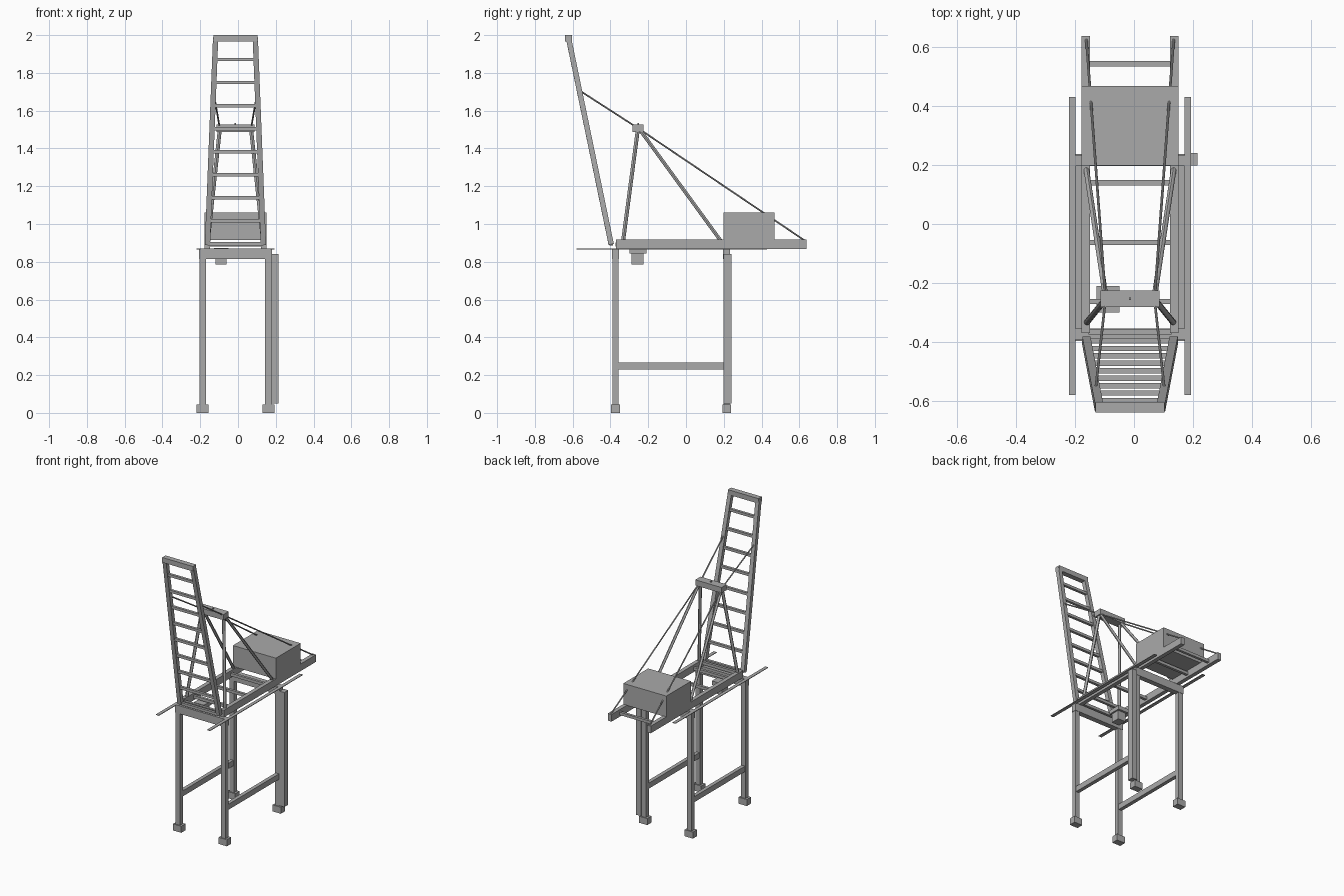
import bpy
from mathutils import Vector, Matrix

cube = bpy.data.objects.get("Cube")
if cube:
    bpy.data.objects.remove(cube, do_unlink=True)

# Single painted steel colour
steel = bpy.data.materials.new("grey_steel")
steel.use_nodes = True
grey = (0.4, 0.4, 0.4, 1)
steel.diffuse_color = grey
steel.node_tree.nodes["Principled BSDF"].inputs["Base Color"].default_value = grey

MID = -0.0135                      # centre line of the crane in x
SIDES = (("right", -1), ("left", 1))


def finish(name):
    ob = bpy.context.object
    ob.name = name
    ob.data.materials.append(steel)
    return ob


def box(name, x, y, z):
    """Box from (low, high) ranges."""
    bpy.ops.mesh.primitive_cube_add(size=1)
    ob = finish(name)
    lo, hi = (Vector(v) for v in zip(x, y, z))
    ob.data.transform(Matrix.Translation((lo + hi) / 2) @ Matrix.Diagonal((*(hi - lo), 1)))
    return ob


def mirrored_box(name, offset, width, y, z):
    """A pair of boxes either side of the centre line."""
    for side, s in SIDES:
        c = MID + s * offset
        box(f"{side}_{name}", (c - width / 2, c + width / 2), y, z)


def bar(name, a, b, size, sides=4):
    """Square or round bar between two points."""
    a, b = Vector(a), Vector(b)
    d = b - a
    if sides == 4:
        bpy.ops.mesh.primitive_cube_add(size=1)
        scale = (size, size, d.length, 1)
    else:
        bpy.ops.mesh.primitive_cylinder_add(vertices=sides, radius=0.5, depth=1)
        bpy.ops.object.shade_smooth_by_angle()
        scale = (size, size, d.length, 1)
    ob = finish(name)
    # keep the local x axis level so square bars line up with the frame
    z = d.normalized()
    x = Vector((0, 1, 0)).cross(z).normalized()
    rot = Matrix((x, z.cross(x), z)).transposed().to_4x4()
    ob.data.transform(Matrix.Translation((a + b) / 2) @ rot @ Matrix.Diagonal(scale))
    return ob


def mirrored_bar(name, a, b, size, sides=4):
    """Pair of bars; the x values are offsets from the centre line."""
    for side, s in SIDES:
        bar(f"{side}_{name}", (MID + s * a[0], *a[1:]), (MID + s * b[0], *b[1:]), size, sides)


# Portal legs, feet and cross beams
for end, y in (("front", -0.373), ("rear", 0.215)):
    mirrored_box(f"{end}_leg", 0.174, 0.034, (y - 0.016, y + 0.016), (0.04, 0.85))
    mirrored_box(f"{end}_foot", 0.174, 0.063, (y - 0.023, y + 0.023), (0, 0.045))
    box(f"{end}_portal_beam", (-0.207, 0.18), (y - 0.018, y + 0.018), (0.815, 0.87))
mirrored_box("leg_brace", 0.174, 0.026, (-0.36, 0.2), (0.23, 0.268))
box("elevator_shaft", (0.177, 0.215), (0.198, 0.24), (0.05, 0.84))

# Main girders, walkways and ties
mirrored_box("girder", 0.15, 0.028, (-0.37, 0.637), (0.868, 0.917))
mirrored_box("walkway", 0.196, 0.023, (-0.58, 0.43), (0.866, 0.87))
for i, y in enumerate((-0.365, -0.263, -0.063, 0.14, 0.34, 0.543)):
    box(f"girder_tie_{i}", (MID - 0.14, MID + 0.14), (y - 0.009, y + 0.009), (0.882, 0.902))

# Machinery house
box("machinery_house", (MID - 0.164, MID + 0.164), (0.198, 0.468), (0.915, 1.06))

# Trolley and operator cab
box("trolley", (-0.127, -0.05), (-0.3, -0.21), (0.845, 0.872))
box("operator_cab", (-0.119, -0.06), (-0.288, -0.225), (0.785, 0.846))

# Raised boom with ladder rungs
foot, tip = Vector((0.148, -0.396, 0.892)), Vector((0.105, -0.622, 1.985))
mirrored_bar("boom_rail", foot, tip, 0.028)
for i in range(9):
    z = 0.895 + 0.122 * i
    p = foot.lerp(tip, (z - foot.z) / (tip.z - foot.z))
    box(f"boom_rung_{i}", (MID - p.x, MID + p.x), (p.y - 0.009, p.y + 0.009), (z - 0.009, z + 0.009))
box("boom_tip_beam", (MID - 0.117, MID + 0.117), (-0.64, -0.604), (1.966, 2))

# A-frame and stay cables
box("mast_head_beam", (MID - 0.1, MID + 0.1), (-0.282, -0.225), (1.488, 1.527))
box("mast_lamp", (MID - 0.004, MID + 0.004), (-0.258, -0.25), (1.527, 1.535))
mirrored_bar("mast_front_post", (0.146, -0.333, 0.91), (0.083, -0.255, 1.5), 0.021, 12)
mirrored_bar("mast_rear_post", (0.148, 0.185, 0.91), (0.083, -0.245, 1.5), 0.019, 12)
mirrored_bar("rear_stay", (0.148, 0.625, 0.915), (0.083, -0.255, 1.508), 0.009, 8)
mirrored_bar("boom_stay", (0.083, -0.255, 1.508), (0.116, -0.553, 1.7), 0.009, 8)
